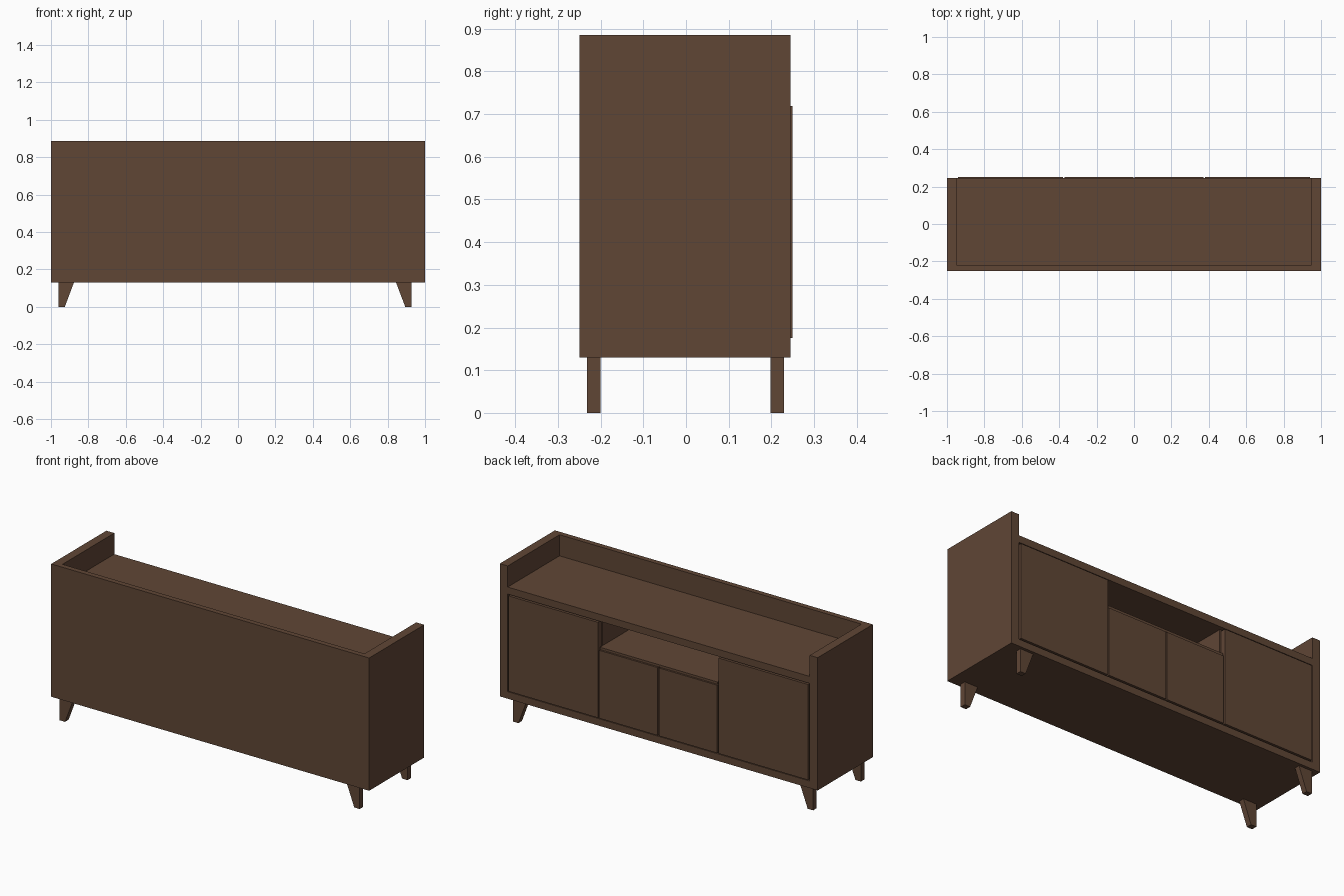
import bpy, bmesh

if "Cube" in bpy.data.objects:
    bpy.data.objects.remove(bpy.data.objects["Cube"])

wood = bpy.data.materials.new("brown wood")
wood.diffuse_color = (0.117, 0.061, 0.036, 1.0)
wood.use_nodes = True
wood.node_tree.nodes["Principled BSDF"].inputs["Base Color"].default_value = wood.diffuse_color


def finish(name, bm):
    bmesh.ops.recalc_face_normals(bm, faces=bm.faces[:])
    mesh = bpy.data.meshes.new(name)
    bm.to_mesh(mesh)
    bm.free()
    mesh.materials.append(wood)
    obj = bpy.data.objects.new(name, mesh)
    bpy.context.collection.objects.link(obj)
    return obj


def box(name, x, y, z):
    """Box from (min, max) ranges on each axis."""
    bm = bmesh.new()
    bmesh.ops.create_cube(bm, size=1.0)
    for v in bm.verts:
        v.co = [r[0] if c < 0 else r[1] for c, r in zip(v.co, (x, y, z))]
    return finish(name, bm)


def leg(name, outer, inward, y):
    """Wedge leg: straight outer edge, sloped inner edge, extruded along y."""
    profile = [(0, 0), (0.034, 0), (0.083, 0.13), (0, 0.13)]
    bm = bmesh.new()
    face = bm.faces.new([bm.verts.new((outer + inward * px, y[0], pz))
                         for px, pz in profile])
    ext = bmesh.ops.extrude_face_region(bm, geom=[face])
    for v in ext["geom"]:
        if isinstance(v, bmesh.types.BMVert):
            v.co.y = y[1]
    return finish(name, bm)


FACE = 0.245            # carcass edge on the door side
BACK = (-0.25, -0.22)   # tall panel
INNER = (-0.22, FACE)

# Carcass boards
box("tall_panel", (-0.95, 0.95), BACK, (0.13, 0.885))
box("bottom_board", (-0.95, 0.95), INNER, (0.13, 0.17))
box("top_board", (-0.95, 0.95), INNER, (0.725, 0.765))
box("niche_floor", (-0.37, 0.37), (-0.22, 0.245), (0.565, 0.578))

for s, side in ((-1, "left"), (1, "right")):
    def span(a, b):
        return tuple(sorted((s * a, s * b)))
    box(side + "_side_panel", span(0.95, 1.0), (-0.25, FACE), (0.13, 0.885))
    box(side + "_divider", span(0.37, 0.385), (-0.22, 0.22), (0.17, 0.725))
    # Doors stand slightly proud of the carcass, with thin gaps between
    box(side + "_large_door", span(0.379, 0.942), (0.22, 0.25), (0.176, 0.719))
    box(side + "_small_door", span(0.004, 0.371), (0.22, 0.25), (0.176, 0.562))

# Legs
for y, end in (((-0.232, -0.2), "front"), ((0.198, 0.229), "rear")):
    leg(end + "_left_leg", -0.96, 1, y)
    leg(end + "_right_leg", 0.928, -1, y)
